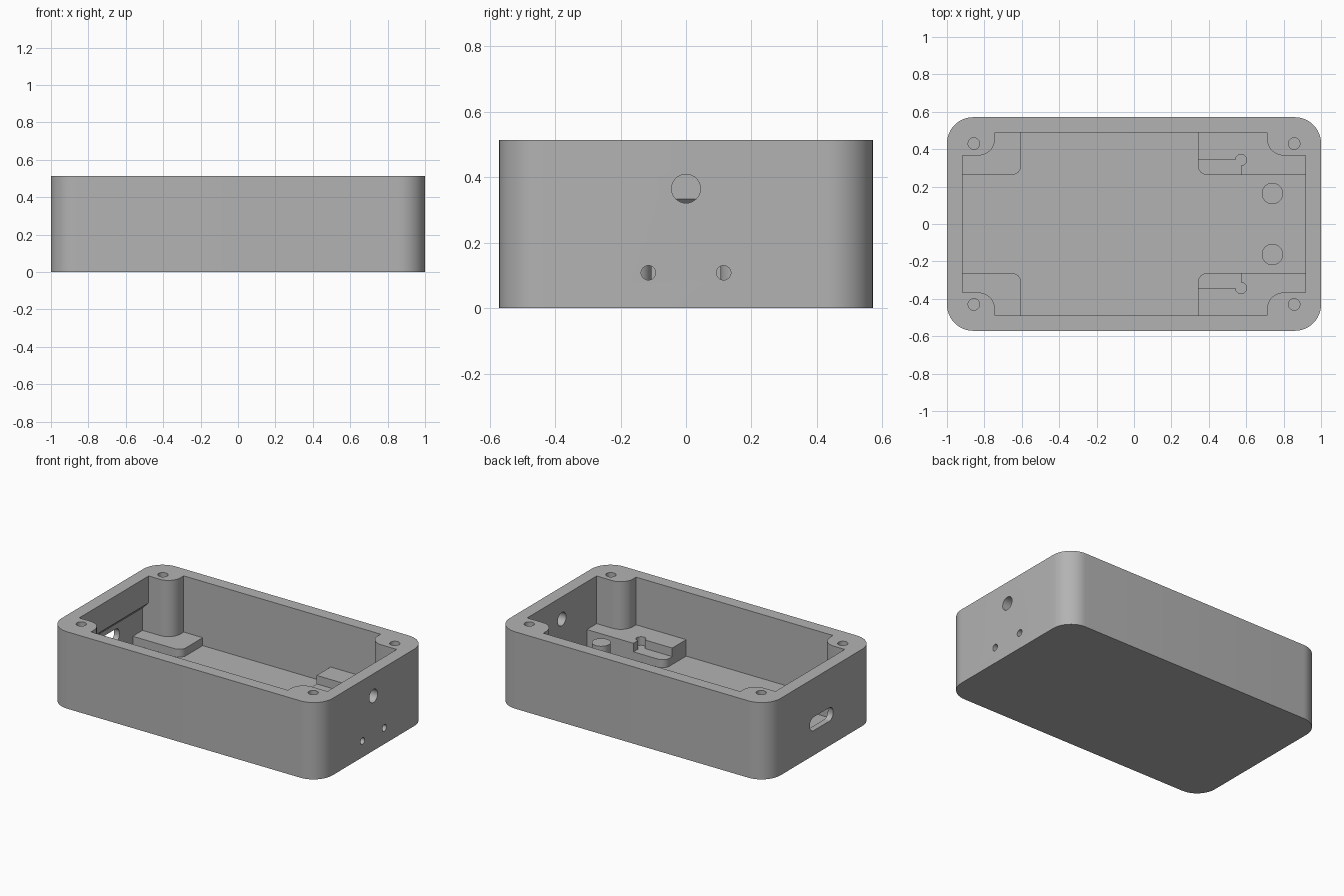
import bpy, bmesh, math
from mathutils import Vector

cube = bpy.data.objects.get("Cube")
if cube:
    bpy.data.objects.remove(cube, do_unlink=True)

grey = bpy.data.materials.new("plain grey")
grey.use_nodes = True
GREY = (0.45, 0.45, 0.45, 1)
grey.diffuse_color = GREY
grey.node_tree.nodes["Principled BSDF"].inputs["Base Color"].default_value = GREY

HEIGHT, FLOOR = 0.513, 0.085
WALL_X, WALL_Y = 0.916, 0.489
PAD_LOW, PAD_HIGH = 0.138, 0.195


def rounded(corners, steps=12):
    """Outline from (u, v[, radius]) right-angle corners."""
    out = []
    for i, c in enumerate(corners):
        p = Vector(c[:2])
        r = c[2] if len(c) > 2 else 0
        if not r:
            out.append(p)
            continue
        d1 = (Vector(corners[i - 1][:2]) - p).normalized()
        d2 = (Vector(corners[(i + 1) % len(corners)][:2]) - p).normalized()
        centre = p + (d1 + d2) * r
        for k in range(steps + 1):
            t = math.pi / 2 * k / steps
            out.append(centre - r * (d2 * math.cos(t) + d1 * math.sin(t)))
    return out


def box_outline(u, v, r, cu=0, cv=0):
    return rounded([(cu - u, cv - v, r), (cu + u, cv - v, r),
                    (cu + u, cv + v, r), (cu - u, cv + v, r)])


def circle(u, v, r, n=40):
    return [(u + r * math.cos(2 * math.pi * k / n),
             v + r * math.sin(2 * math.pi * k / n)) for k in range(n)]


def prism(name, outline, start, end, axis="z"):
    """Extrude an outline along an axis."""
    place = {"z": lambda u, v, w: (u, v, w),
             "x": lambda u, v, w: (w, u, v),
             "y": lambda u, v, w: (u, w, v)}[axis]
    bm = bmesh.new()
    rings = [[bm.verts.new(place(u, v, w)) for u, v in outline] for w in (start, end)]
    for ring in rings:
        bm.faces.new(ring)
    n = len(outline)
    for i in range(n):
        j = (i + 1) % n
        bm.faces.new((rings[0][i], rings[0][j], rings[1][j], rings[1][i]))
    bmesh.ops.recalc_face_normals(bm, faces=bm.faces)
    mesh = bpy.data.meshes.new(name)
    bm.to_mesh(mesh)
    bm.free()
    mesh.materials.append(grey)
    obj = bpy.data.objects.new(name, mesh)
    bpy.context.collection.objects.link(obj)
    return obj


def activate(obj):
    bpy.ops.object.select_all(action="DESELECT")
    obj.select_set(True)
    bpy.context.view_layer.objects.active = obj


def cut(obj, cutter):
    mod = obj.modifiers.new("cut", "BOOLEAN")
    mod.operation, mod.solver, mod.object = "DIFFERENCE", "EXACT", cutter
    activate(obj)
    bpy.ops.object.modifier_apply(modifier=mod.name)
    bpy.data.objects.remove(cutter, do_unlink=True)


# Outer shell with rounded vertical corners
shell = prism("enclosure_shell", box_outline(1, 0.571, 0.14), 0, HEIGHT)

# Cavity outline leaves a rounded screw boss in each corner
BOSS_Y, BOSS_R = 0.366, 0.09
BOSS_LEFT, BOSS_RIGHT = -0.743, 0.711
back_half = [(WALL_X, BOSS_Y), (BOSS_RIGHT, BOSS_Y, BOSS_R), (BOSS_RIGHT, WALL_Y),
             (BOSS_LEFT, WALL_Y), (BOSS_LEFT, BOSS_Y, BOSS_R), (-WALL_X, BOSS_Y)]
front_half = [(c[0], -c[1], *c[2:]) for c in reversed(back_half)]
cut(shell, prism("cavity", rounded(back_half + front_half), FLOOR, HEIGHT + 0.1))

# Thinned end wall with a sloped top, and the connector slot through it
DEEP = 0.045
recess = [(-0.85, FLOOR), (-WALL_X - DEEP, FLOOR), (-WALL_X - DEEP, 0.333 - DEEP),
          (-WALL_X, 0.333), (-0.85, 0.333)]
cut(shell, prism("recess", recess, -BOSS_Y + 0.001, BOSS_Y - 0.001, "y"))
cut(shell, prism("slot", box_outline(0.122, 0.045, 0.04, 0, 0.21), -1.1, -0.93, "x"))

# Round holes through the opposite end wall
for y, z, r in ((0, 0.365, 0.044), (0.115, 0.108, 0.022), (-0.115, 0.108, 0.022)):
    cut(shell, prism("end_hole", circle(y, z, r), 0.88, 1.1, "x"))

# Blind screw holes in the bosses
for x in (-0.856, 0.856):
    for y in (-0.43, 0.43):
        cut(shell, prism("screw_hole", circle(x, y, 0.031), 0.2, HEIGHT + 0.1))

parts = [shell]
for side, s in (("back", 1), ("front", -1)):
    # Board support pads at the slot end
    outer = s * (WALL_Y + 0.01)
    inner = s * 0.263
    pad = [(-WALL_X - DEEP - 0.01, inner), (-0.603, inner, 0.05),
           (-0.603, outer), (-WALL_X - DEEP - 0.01, outer)]
    parts.append(prism(side + "_slot_end_pad", rounded(pad), FLOOR - 0.01, PAD_LOW))

    # Stepped pads at the hole end, with a round relief in the step corner
    step_x, step_y = 0.572, s * 0.342
    low = [(0.341, inner, 0.05), (step_x + 0.05, inner),
           (step_x + 0.05, outer), (0.341 + 0.001, outer)]
    parts.append(prism(side + "_step_pad", rounded(low), FLOOR - 0.01, PAD_LOW))
    tall = [(step_x, inner), (WALL_X + 0.01, inner), (WALL_X + 0.01, outer),
            (0.341, outer), (0.341, step_y), (step_x, step_y)]
    block = prism(side + "_tall_pad", rounded(tall), FLOOR - 0.01, PAD_HIGH)
    cut(block, prism("relief", circle(step_x, step_y, 0.03), PAD_LOW, 0.3))
    parts.append(block)

    # Round support pillars
    parts.append(prism(side + "_pillar", circle(0.74, s * 0.163, 0.057),
                       FLOOR - 0.01, PAD_HIGH))

for part in parts:
    activate(part)
    bpy.ops.object.shade_smooth_by_angle(angle=math.radians(30))
